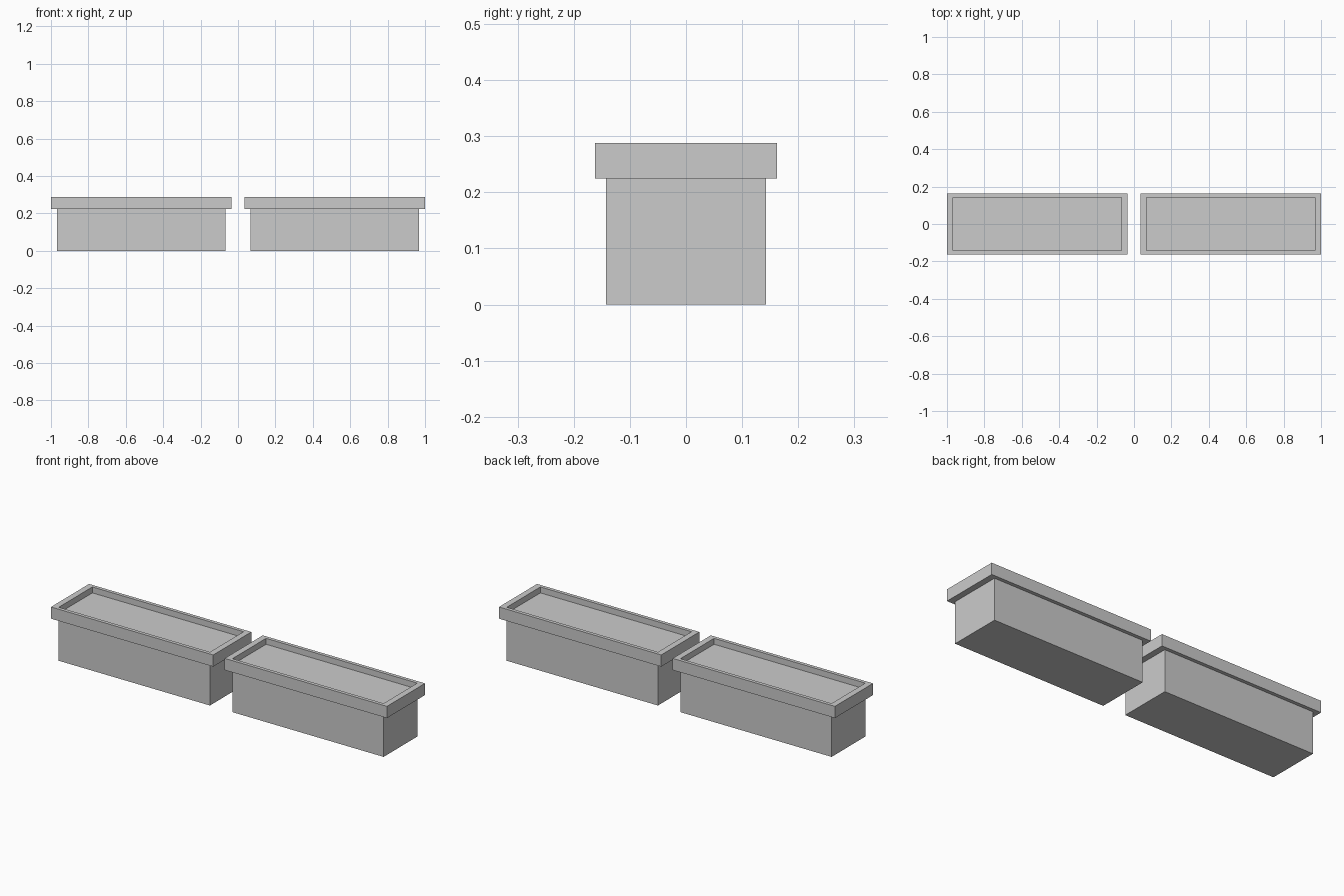
import bpy
import bmesh

cube = bpy.data.objects.get("Cube")
if cube:
    bpy.data.objects.remove(cube, do_unlink=True)

# One plain grey for everything
grey = bpy.data.materials.new("light_grey")
grey.use_nodes = True
colour = (0.6, 0.6, 0.6, 1.0)
grey.diffuse_color = colour
grey.node_tree.nodes["Principled BSDF"].inputs["Base Color"].default_value = colour

CENTRE_X = 0.517
BODY = (0.45, 0.143)      # half length, half depth of the trough and opening
RIM = (0.483, 0.162)      # half length, half depth of the rim
RIM_BOTTOM, FLOOR, RIM_TOP = 0.225, 0.256, 0.288


def loop(bm, half, z):
    """Rectangle of vertices at height z."""
    corners = ((-1, -1), (1, -1), (1, 1), (-1, 1))
    return [bm.verts.new((sx * half[0], sy * half[1], z)) for sx, sy in corners]


def bridge(bm, a, b):
    """Quads joining two rectangles."""
    for i in range(4):
        j = (i + 1) % 4
        bm.faces.new((a[i], a[j], b[j], b[i]))


def finish(bm, name, x):
    bmesh.ops.recalc_face_normals(bm, faces=bm.faces)
    mesh = bpy.data.meshes.new(name)
    bm.to_mesh(mesh)
    bm.free()
    mesh.materials.append(grey)
    obj = bpy.data.objects.new(name, mesh)
    obj.location.x = x
    bpy.context.collection.objects.link(obj)


def planter(side, x):
    # Trough with its filled top a little below the rim
    bm = bmesh.new()
    base, top = loop(bm, BODY, 0), loop(bm, BODY, FLOOR)
    bridge(bm, base, top)
    bm.faces.new(base)
    bm.faces.new(top)
    finish(bm, side + "_planter_body", x)

    # Square-section overhanging rim
    bm = bmesh.new()
    rings = [loop(bm, RIM, RIM_BOTTOM), loop(bm, RIM, RIM_TOP),
             loop(bm, BODY, RIM_TOP), loop(bm, BODY, RIM_BOTTOM)]
    for i in range(4):
        bridge(bm, rings[i], rings[(i + 1) % 4])
    finish(bm, side + "_planter_rim", x)


planter("left", CENTRE_X)
planter("right", -CENTRE_X)
